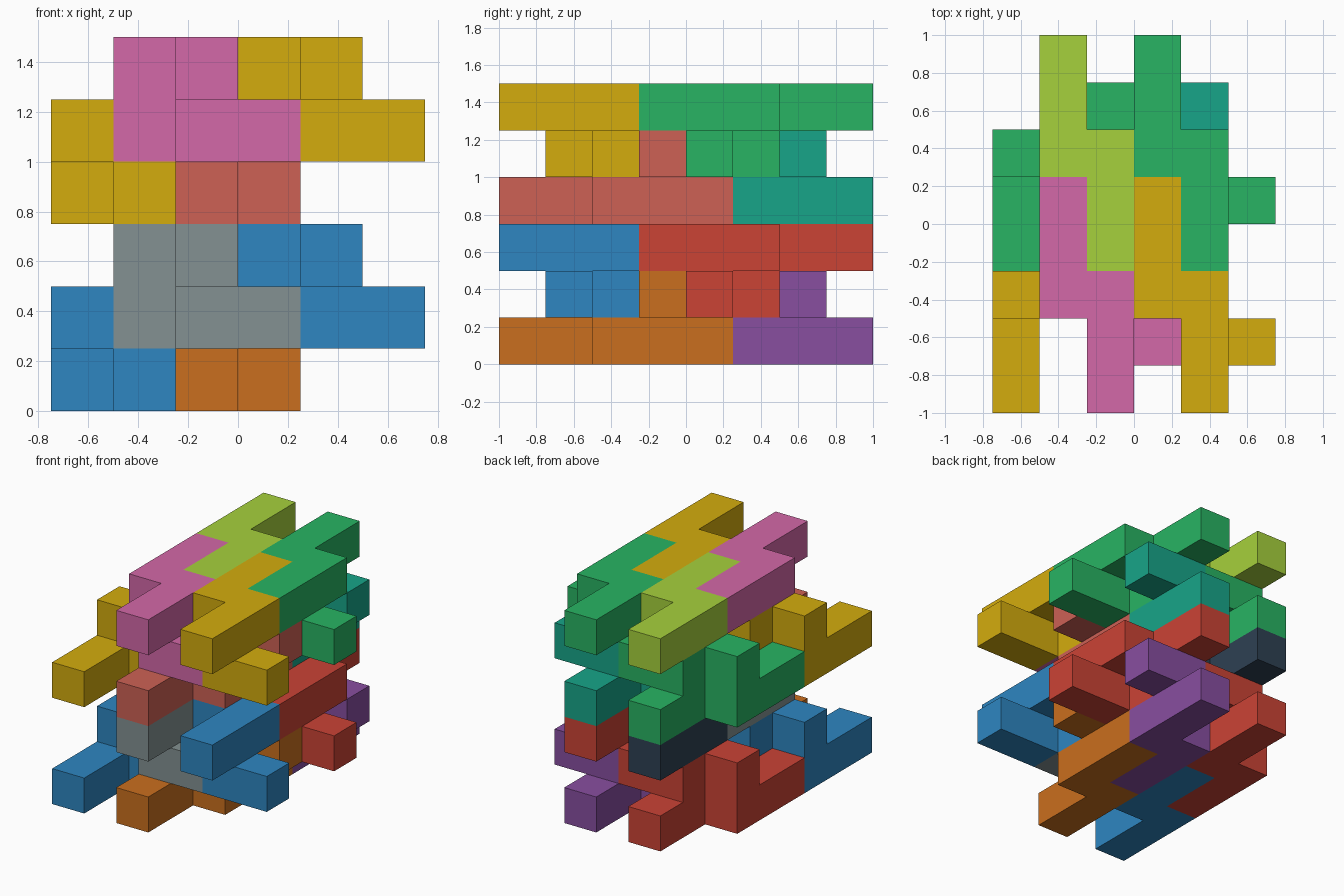
import bpy, bmesh
from mathutils import Vector

if "Cube" in bpy.data.objects:
    bpy.data.objects.remove(bpy.data.objects["Cube"])

U = 0.25                      # edge length of one cube cell
ORIGIN = Vector((-0.75, -1.0, 0.0))

# Nine-cell interlocking blocks, in cell coordinates: one opens upward, one downward
LOWER = [(0, 0, 0), (0, 1, 0), (0, 2, 0), (1, 2, 0), (1, 3, 0), (1, 4, 0),
         (0, 2, 1), (1, 3, 1), (2, 3, 1)]
UPPER = [(2, 0, 2), (2, 1, 2), (2, 2, 2), (1, 2, 2), (1, 3, 2), (1, 4, 2),
         (1, 2, 1), (2, 1, 1), (3, 1, 1)]


def material(name, hex_code):
    def linear(c):
        return c / 12.92 if c <= 0.04045 else ((c + 0.055) / 1.055) ** 2.4
    rgb = [linear(int(hex_code[i:i + 2], 16) / 255) for i in (0, 2, 4)]
    m = bpy.data.materials.new(name)
    m.diffuse_color = (*rgb, 1.0)
    m.use_nodes = True
    m.node_tree.nodes["Principled BSDF"].inputs["Base Color"].default_value = m.diffuse_color
    return m


MATS = {n: material(n, h) for n, h in {
    "blue": "2E86C1", "orange": "CA6F1E", "red": "CB4335", "purple": "884EA0",
    "grey": "839192", "navy": "2E4053", "yellow": "D4AC0D", "salmon": "CD6155",
    "green": "28B463", "teal": "17A589", "pink": "D468A8", "lime": "A6D13C"}.items()}


def block(name, cells, offset, color):
    """Join cube cells into one shell, keeping only the outside faces."""
    cells = {tuple(a + b for a, b in zip(c, offset)) for c in cells}
    bm = bmesh.new()
    for c in cells:
        for axis in range(3):
            for sign in (-1, 1):
                near = list(c)
                near[axis] += sign
                if tuple(near) in cells:
                    continue
                n, u, v = Vector(), Vector(), Vector()
                n[axis], u[(axis + 1) % 3], v[(axis + 2) % 3] = sign, 1, 1
                mid = Vector(c) + Vector((0.5, 0.5, 0.5)) + n * 0.5
                loop = [(-1, -1), (1, -1), (1, 1), (-1, 1)][::sign]
                bm.faces.new([bm.verts.new(ORIGIN + U * (mid + u * a / 2 + v * b / 2))
                              for a, b in loop])
    bmesh.ops.remove_doubles(bm, verts=bm.verts, dist=1e-4)
    bmesh.ops.dissolve_limit(bm, angle_limit=0.01, verts=bm.verts, edges=bm.edges)
    mesh = bpy.data.meshes.new(name)
    bm.to_mesh(mesh)
    bm.free()
    mesh.materials.append(MATS[color])
    bpy.context.collection.objects.link(bpy.data.objects.new(name, mesh))


# Two identical slabs stacked; each repeats both blocks on a 2 x 3 cell lattice
SPOTS = [(0, 0), (2, 0), (0, 3), (2, 3)]
SLABS = [
    ("bottom_slab", 0, ["blue", "orange", "red", "purple"], ["grey", "blue", "navy", "red"]),
    ("top_slab", 3, ["yellow", "salmon", "green", "teal"], ["pink", "yellow", "lime", "green"]),
]
for slab, z, low_colors, up_colors in SLABS:
    for i, (x, y) in enumerate(SPOTS):
        block(f"{slab}_lower_block_{i + 1}", LOWER, (x, y, z), low_colors[i])
        block(f"{slab}_upper_block_{i + 1}", UPPER, (x, y, z), up_colors[i])
